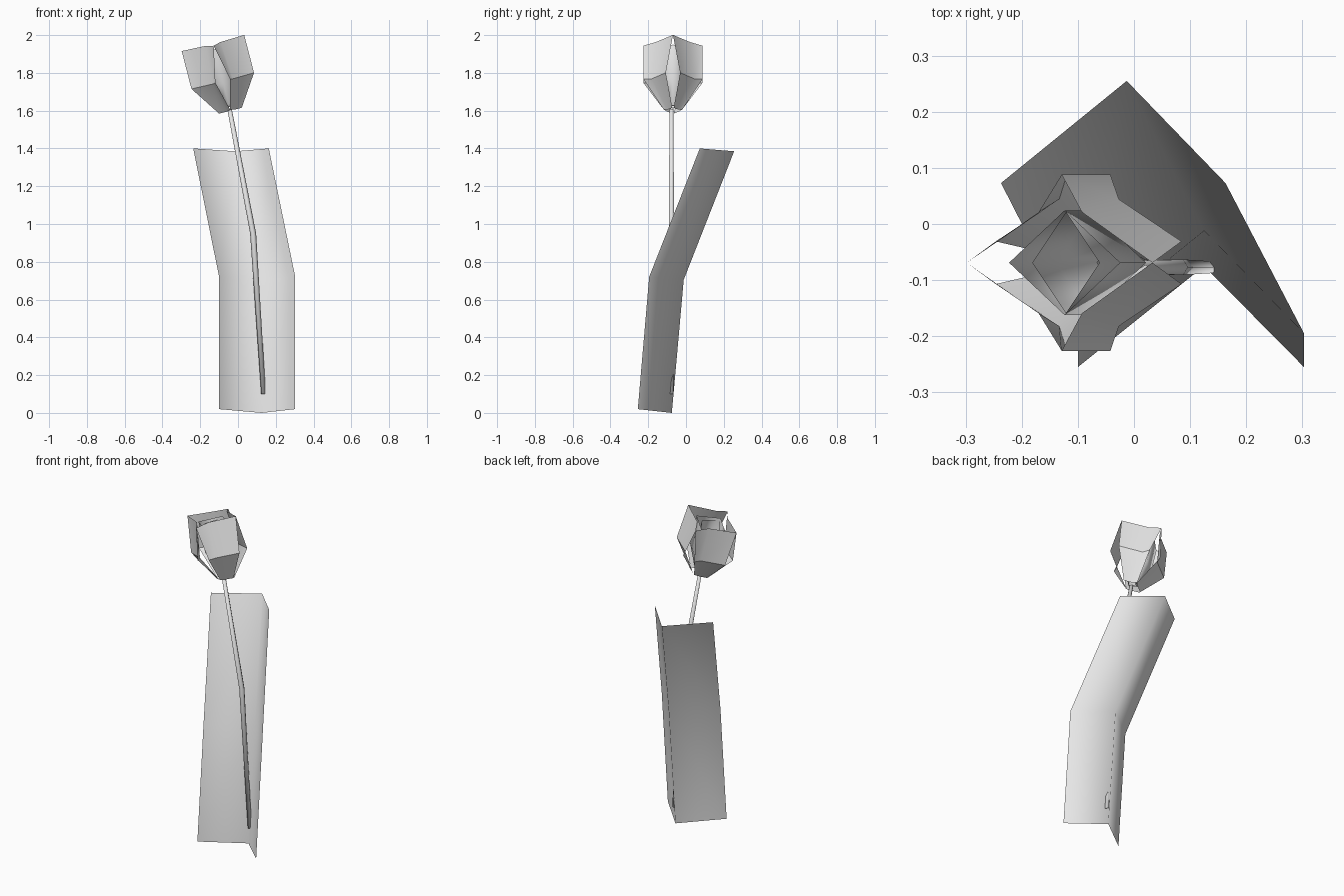
import bpy, bmesh, math
from mathutils import Matrix, Vector

cube = bpy.data.objects.get("Cube")
if cube:
    bpy.data.objects.remove(cube, do_unlink=True)

grey = bpy.data.materials.new("light grey")
grey.use_nodes = True
grey.diffuse_color = (0.8, 0.8, 0.8, 1)
grey.node_tree.nodes["Principled BSDF"].inputs["Base Color"].default_value = (0.8, 0.8, 0.8, 1)


def make_sheet(name, rows, matrix=Matrix(), closed=False, cap=False, angle=180):
    """Skin rows of points with quads, optionally closed around and capped at the ends."""
    bm = bmesh.new()
    grid = [[bm.verts.new(matrix @ Vector(p)) for p in row] for row in rows]
    n = len(rows[0])
    for low, high in zip(grid, grid[1:]):
        for i in range(n if closed else n - 1):
            j = (i + 1) % n
            bm.faces.new((low[i], low[j], high[j], high[i]))
    if cap:
        bm.faces.new(grid[0][::-1])
        bm.faces.new(grid[-1])
    mesh = bpy.data.meshes.new(name)
    bm.to_mesh(mesh)
    bm.free()
    mesh.materials.append(grey)
    obj = bpy.data.objects.new(name, mesh)
    bpy.context.collection.objects.link(obj)
    bpy.ops.object.select_all(action="DESELECT")
    obj.select_set(True)
    bpy.context.view_layer.objects.active = obj
    bpy.ops.object.shade_smooth_by_angle(angle=math.radians(angle))
    return obj


# Folded leaf: left edge, crease and right edge at three heights
make_sheet("leaf", [
    [(-0.10, -0.255, 0.02), (0.125, -0.075, 0), (0.303, -0.255, 0.02)],
    [(-0.10, -0.195, 0.72), (0.125, -0.012, 0.705), (0.303, -0.195, 0.72)],
    [(-0.237, 0.073, 1.40), (-0.013, 0.255, 1.385), (0.163, 0.073, 1.40)],
])


# Bent six-sided stem
def ring(x, z, r, sides=6):
    turns = [2 * math.pi * i / sides for i in range(sides)]
    return [(x + r * math.cos(a), -0.077 + r * math.sin(a), z) for a in turns]


make_sheet("stem", [ring(0.135, 0.1, 0.012), ring(0.08, 0.95, 0.016), ring(-0.045, 1.61, 0.012)],
           closed=True, cap=True, angle=180)

# Tilted frame of the flower head
head = Matrix.Translation((-0.04, -0.069, 1.6)) @ Matrix.Rotation(math.radians(-14.5), 4, "Y")

# Four mirrored outer petals, each a folded strip with gaps between
petal = [
    [(0.062, 0.004, 0), (0.02, 0.03, 0), (0, 0.048, 0.005)],
    [(0.171, 0.038, 0.163), (0.055, 0.113, 0.16), (0.04, 0.157, 0.163)],
    [(0.171, 0, 0.37), (0.04, 0.09, 0.365), (0, 0.157, 0.355)],
]
for sx, side in ((1, "left"), (-1, "right")):
    for sy, end in ((1, "back"), (-1, "front")):
        rows = [[(sx * x, sy * y, z) for x, y, z in row] for row in petal]
        if sx * sy < 0:
            rows = [row[::-1] for row in rows]
        make_sheet(f"{end}_{side}_petal", rows, head, angle=30)


# Two nested four-sided inner cups
def diamond(w, d, z):
    return [(w, 0, z), (0, d, z), (-w, 0, z), (0, -d, z)]


for name, w, d, top in (("inner_petals", 0.102, 0.093, 0.335), ("flower_core", 0.062, 0.09, 0.325)):
    make_sheet(name, [diamond(0.35 * w, 0.35 * d, 0.02), diamond(w, d, 0.15), diamond(w, d, top)],
               head, closed=True)
